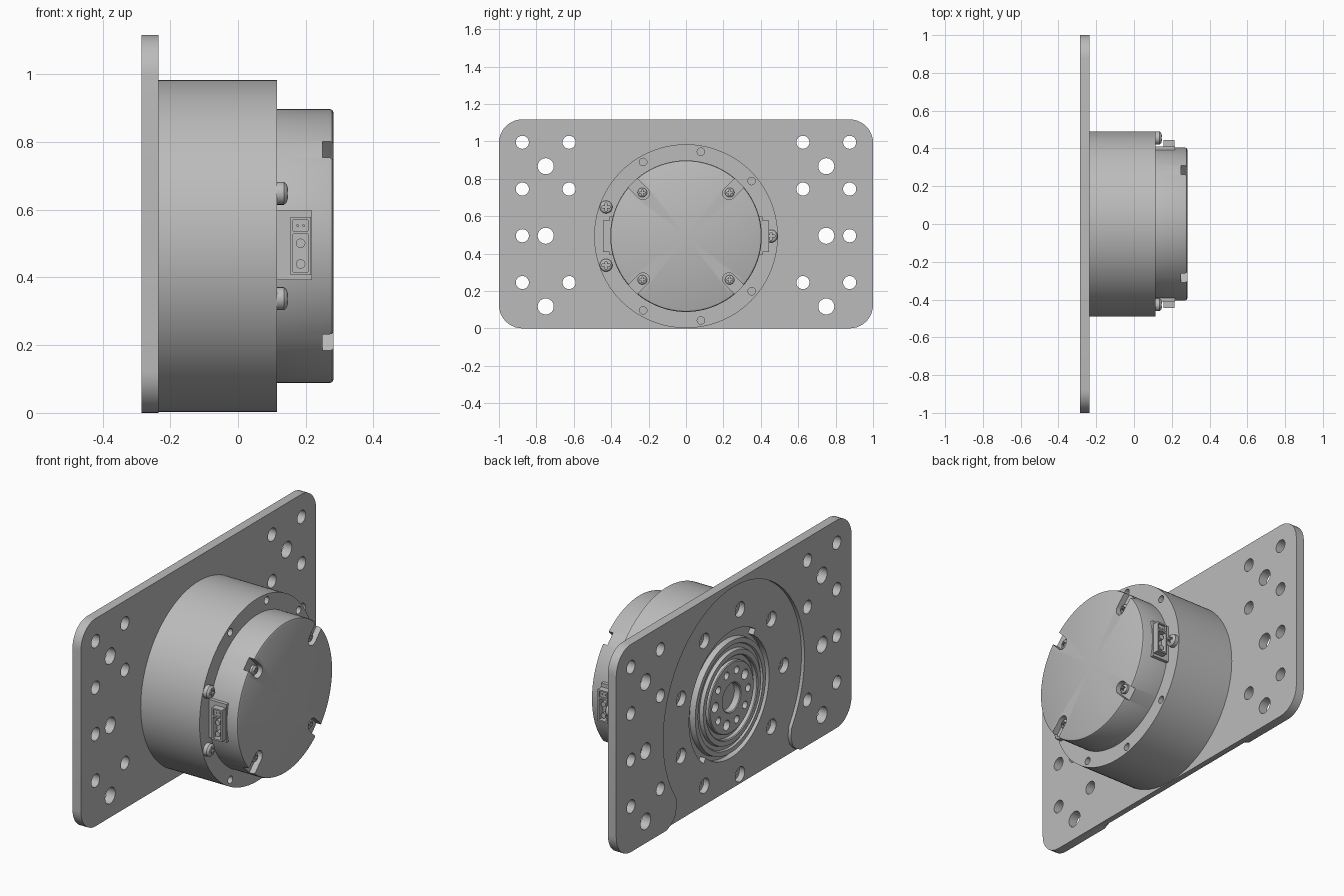
import bpy, bmesh, math
from math import cos, sin, radians, pi

cube = bpy.data.objects.get("Cube")
if cube:
    bpy.data.objects.remove(cube)

grey = bpy.data.materials.new("machined_grey")
grey.use_nodes = True
grey.diffuse_color = (0.5, 0.5, 0.5, 1)
grey.node_tree.nodes["Principled BSDF"].inputs["Base Color"].default_value = (0.5, 0.5, 0.5, 1)

AXIS_Z = 0.493      # height of the motor axis
BACK, FACE, FLANGE, END = -0.285, -0.235, 0.115, 0.282
parts = []


def make(name, bm):
    bmesh.ops.recalc_face_normals(bm, faces=bm.faces)
    mesh = bpy.data.meshes.new(name)
    bm.to_mesh(mesh)
    bm.free()
    mesh.materials.append(grey)
    obj = bpy.data.objects.new(name, mesh)
    bpy.context.collection.objects.link(obj)
    parts.append(obj)
    return obj


def prism(bm, outline, x0, x1):
    """Extrude a (y, height above axis) outline along x."""
    low = [bm.verts.new((x0, y, z + AXIS_Z)) for y, z in outline]
    face = bm.faces.new(low)
    out = bmesh.ops.extrude_face_region(bm, geom=[face])
    moved = [v for v in out["geom"] if isinstance(v, bmesh.types.BMVert)]
    bmesh.ops.translate(bm, verts=moved, vec=(x1 - x0, 0, 0))


def arc(r, a0=0, a1=360, n=32, c=(0, 0)):
    full = a1 - a0 == 360
    steps = n if full else n + 1
    return [(c[0] + r * cos(radians(a0 + (a1 - a0) * i / n)),
             c[1] + r * sin(radians(a0 + (a1 - a0) * i / n))) for i in range(steps)]


def polar(r, a):
    return r * cos(radians(a)), r * sin(radians(a))


def box(y0, y1, z0, z1):
    return [(y0, z0), (y1, z0), (y1, z1), (y0, z1)]


def solid(name, shapes):
    bm = bmesh.new()
    for outline, x0, x1 in shapes:
        prism(bm, outline, x0, x1)
    return make(name, bm)


def lathe(name, profile, n=96):
    """Spin an (x, radius) profile round the motor axis."""
    bm = bmesh.new()
    vs = [bm.verts.new((x, 0, r)) for x, r in profile]
    es = [bm.edges.new(p) for p in zip(vs, vs[1:])]
    bmesh.ops.spin(bm, geom=vs + es, cent=(0, 0, 0), axis=(1, 0, 0), angle=2 * pi, steps=n)
    bmesh.ops.remove_doubles(bm, verts=bm.verts, dist=1e-5)
    bmesh.ops.translate(bm, verts=bm.verts, vec=(0, 0, AXIS_Z))
    return make(name, bm)


def cut(obj, shapes):
    """Subtract prisms from obj and bake the result."""
    cutter = solid("cutter", shapes)
    cutter.hide_render = True
    mod = obj.modifiers.new("cut", "BOOLEAN")
    mod.operation, mod.solver, mod.object = "DIFFERENCE", "EXACT", cutter
    deps = bpy.context.evaluated_depsgraph_get()
    baked = bpy.data.meshes.new_from_object(obj.evaluated_get(deps))
    obj.modifiers.clear()
    obj.data = baked
    parts.remove(cutter)
    bpy.data.objects.remove(cutter)


# Mounting plate with rounded corners
r = 0.125
low, high = -AXIS_Z, 1.117 - AXIS_Z
corners = [(1 - r, high - r, 0), (r - 1, high - r, 90), (r - 1, low + r, 180), (1 - r, low + r, 270)]
outline = [p for y, z, a in corners for p in arc(r, a, a + 90, 10, (y, z))]
plate = solid("mounting_plate", [(outline, BACK, FACE)])

# Shallow round relief on the back, flaring out at the lower edge
flare = [(0.49, -0.35), (0.486, -0.4), (0.5, -0.445), (0.53, -0.475), (0.57, low), (0.57, -0.6)]
relief = arc(0.6, -34, 214, 80) + [(-y, z) for y, z in flare] + flare[::-1]
cut(plate, [(relief, BACK - 0.05, BACK + 0.018)])

# Stepped rotor opening and all bolt holes
opening = arc(0.355, -49, 126, 48) + arc(0.325, 126, 311, 48)
holes = [(opening, -0.4, 0)]
for side in (-1, 1):
    for y, radius, heights in ((0.875, 0.035, (0.995, 0.745, 0.495, 0.245)),
                               (0.625, 0.035, (0.995, 0.745, 0.245)),
                               (0.75, 0.043, (0.867, 0.495, 0.117))):
        holes += [(arc(radius, c=(side * y, h - AXIS_Z)), -0.4, 0) for h in heights]
holes += [(arc(0.04, c=polar(0.45, 20 + 40 * k)), -0.4, 0) for k in range(9)]
cut(plate, holes)

# Main drum
drum = solid("motor_drum", [(arc(0.491, n=128), FACE, FLANGE)])
screw_angles = (0, 160, 200)
pits = [(arc(0.02, n=20, c=polar(0.458, a)), FLANGE - 0.06, 0.2)
        for a in range(0, 360, 40) if a not in screw_angles]
pits += [(arc(0.02, n=20, c=polar(0.45, 20 + 40 * k)), -0.4, FACE + 0.03) for k in range(9)]
cut(drum, pits)

# Output rotor with nested rings behind the opening
rotor = lathe("output_rotor", [
    (-0.23, 0), (-0.23, 0.075), (-0.268, 0.075), (-0.272, 0.08), (-0.272, 0.185),
    (-0.268, 0.19), (-0.25, 0.19), (-0.25, 0.215), (-0.27, 0.215), (-0.274, 0.22),
    (-0.274, 0.245), (-0.255, 0.25), (-0.255, 0.27), (-0.265, 0.275), (-0.265, 0.3),
    (-0.23, 0.305), (-0.2, 0.305), (-0.2, 0)])
cut(rotor, [(arc(0.02 if k % 4 else 0.027, n=20, c=polar(0.14, 36 * k)), -0.4, -0.24)
            for k in range(10)])

# End cap with a softened rim and four screw slots
cap = lathe("end_cap", [(0.1, 0), (0.1, 0.405), (0.27, 0.405), (0.278, 0.402),
                        (END, 0.394), (END, 0)], 128)
slots = []
for a in (45, 135, 225, 315):
    c, s = cos(radians(a)), sin(radians(a))
    shape = [(0.46, -0.034), (0.46, 0.034)] + arc(0.034, 90, 270, 10, (0.325, 0))
    slots.append(([(u * c - v * s, u * s + v * c) for u, v in shape], 0.25, 0.4))
cut(cap, slots)


def screw(name, a, dist, radius, x0, x1):
    """Domed screw head with a cross recess."""
    y, z = polar(dist, a)
    t, w = (x1 - x0) * 0.3, radius * 0.16
    bm = bmesh.new()
    rings = [(x0, radius), (x1 - t, radius), (x1 - t * 0.3, radius * 0.8), (x1, radius * 0.5)]
    loops = [[bm.verts.new((x, p, q + AXIS_Z)) for p, q in arc(rr, n=24, c=(y, z))] for x, rr in rings]
    for a0, b0 in zip(loops, loops[1:]):
        for i in range(24):
            bm.faces.new((a0[i], a0[i - 1], b0[i - 1], b0[i]))
    bm.faces.new(loops[0])
    bm.faces.new(loops[-1])
    head = make(name, bm)
    b = radius * 0.6
    cross = [(b, -w), (b, w), (w, w), (w, b), (-w, b), (-w, w),
             (-b, w), (-b, -w), (-w, -w), (-w, -b), (w, -b), (w, -w)]
    cut(head, [([(y + p, z + q) for p, q in cross], x1 - t * 1.6, x1 + 0.1)])


for i, a in enumerate(screw_angles):
    screw(f"flange_screw_{i + 1}", a, 0.455, 0.034, FLANGE - 0.005, 0.147)
for i, a in enumerate((45, 135, 225, 315)):
    screw(f"cap_screw_{i + 1}", a, 0.33, 0.025, 0.245, 0.27)

# Side connectors: pad, socket walls, contacts
for side, label in ((-1, "right"), (1, "left")):
    def span(y0, y1, z0, z1):
        return box(side * y0, side * y1, z0, z1)
    solid(f"{label}_connector_pad", [(span(0.36, 0.41, -0.1, 0.105), FLANGE, 0.218)])
    walls = [(span(0.4, 0.445, -0.085, 0.085), 0.155, 0.163),
             (span(0.4, 0.445, -0.085, 0.085), 0.207, 0.215)]
    walls += [(span(0.4, 0.445, z - 0.004, z + 0.004), 0.163, 0.207) for z in (-0.081, 0.04, 0.081)]
    solid(f"{label}_connector_socket", walls)
    solid(f"{label}_signal_plug", [(span(0.4, 0.435, 0.044, 0.077), 0.163, 0.207)])
    bm = bmesh.new()
    for x, z, radius, tip in ((0.185, -0.053, 0.014, 0.438), (0.185, 0.008, 0.014, 0.438),
                              (0.176, 0.06, 0.004, 0.44), (0.194, 0.06, 0.004, 0.44)):
        ring = [bm.verts.new((p, side * 0.4, q + AXIS_Z)) for p, q in arc(radius, n=16, c=(x, z))]
        out = bmesh.ops.extrude_face_region(bm, geom=[bm.faces.new(ring)])
        bmesh.ops.translate(bm, vec=(0, side * (tip - 0.4), 0),
                            verts=[v for v in out["geom"] if isinstance(v, bmesh.types.BMVert)])
    make(f"{label}_contact_pins", bm)

# Smooth curved walls, keep edges crisp
bpy.ops.object.select_all(action="DESELECT")
for obj in parts:
    obj.select_set(True)
bpy.context.view_layer.objects.active = plate
bpy.ops.object.shade_smooth_by_angle(angle=radians(30))
